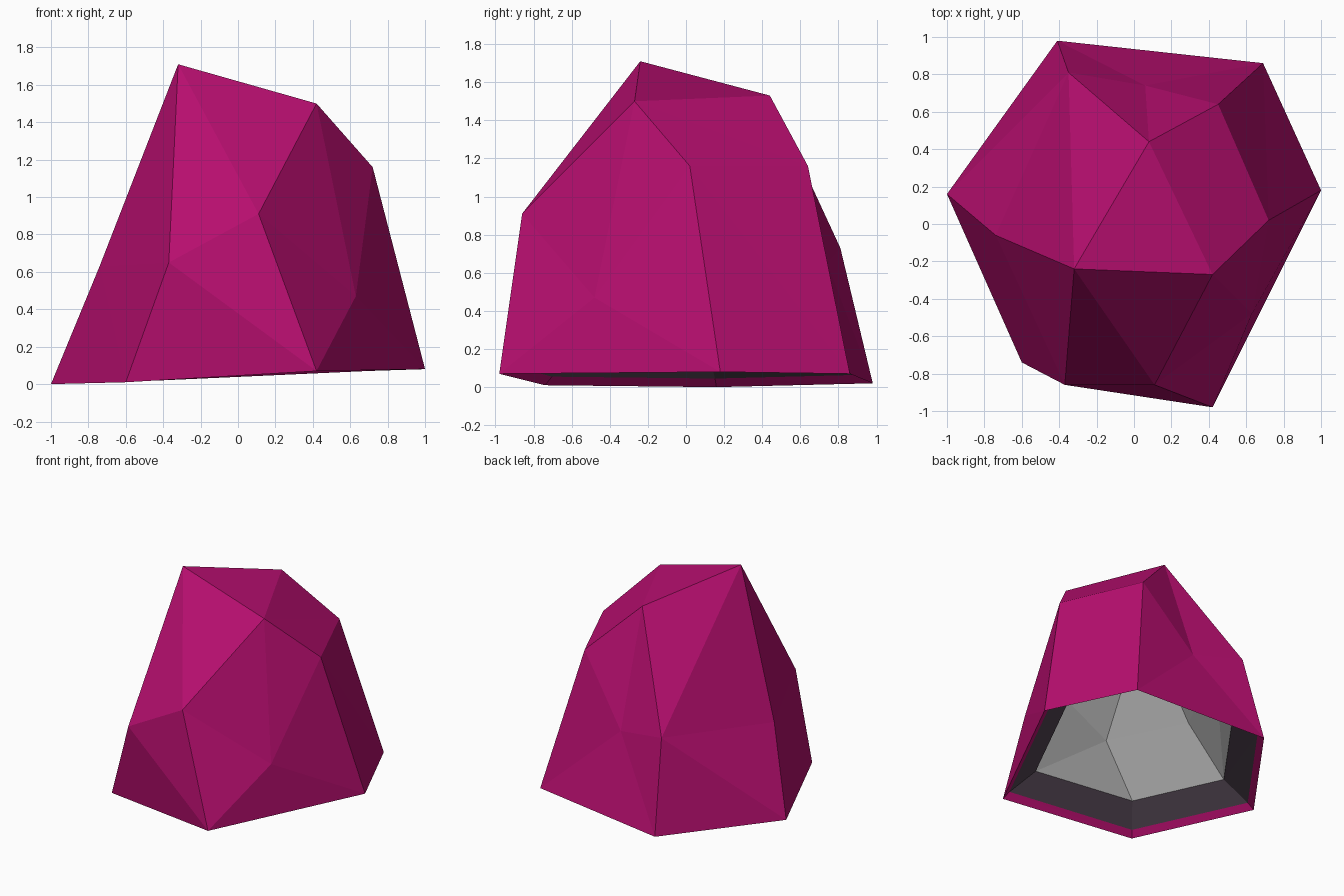
import bpy
from mathutils import Vector

cube = bpy.data.objects.get("Cube")
if cube:
    bpy.data.objects.remove(cube, do_unlink=True)


def material(name, rgb):
    mat = bpy.data.materials.new(name)
    mat.use_nodes = True
    mat.diffuse_color = (*rgb, 1)
    bsdf = next(n for n in mat.node_tree.nodes if n.type == 'BSDF_PRINCIPLED')
    bsdf.inputs["Base Color"].default_value = (*rgb, 1)
    return mat


magenta = material("magenta rock", (0.47, 0.0045, 0.158))
dark = material("dark purple grey", (0.085, 0.06, 0.085))
grey = material("light grey", (0.34, 0.34, 0.34))

# Corners of the faceted rock
corners = {
    "A": (-.32, -.24, 1.71), "B": (.42, -.27, 1.50), "C": (.08, .44, 1.53),
    "D": (.45, .64, 1.16), "E": (.72, .02, 1.16),
    "I": (-.35, .81, .73), "K": (-.74, -.06, .63), "M": (-.37, -.86, .65),
    "N": (.11, -.86, .91), "P": (.63, -.48, .47), "Q": (.06, .74, .65),
    "F": (1.0, .18, .08), "G": (.69, .86, .07), "H": (-.41, .98, .02),
    "J": (-1.0, .16, .0), "L": (-.60, -.74, .01), "O": (.42, -.98, .07),
}
facets = ("ABC BED BDC EFG EGD CDQ DGQ GHQ HIQ ICQ ACI AIK IJK IHJ KJL KLM KMA "
          "AMN ANB BNP BPE EPF PFO NPO MNO MOL").split()
base_loop = "FGHJLO"
middle = Vector((0, 0, 0.6))


def scaled(scale, rise, z_scale):
    return {k: Vector((x * scale, y * scale, z * z_scale + rise))
            for k, (x, y, z) in corners.items()}


def build(name, verts, faces, mat, outward):
    """Flat-shaded mesh with each face turned away from or to the middle."""
    oriented = []
    for face in faces:
        a, b, c = (verts[i] for i in face[:3])
        facing_out = (b - a).cross(c - a).dot(a - middle) > 0
        oriented.append(face if facing_out == outward else face[::-1])
    mesh = bpy.data.meshes.new(name)
    mesh.from_pydata(verts, [], oriented)
    mesh.materials.append(mat)
    mesh.update()
    obj = bpy.data.objects.new(name, mesh)
    bpy.context.collection.objects.link(obj)


def shell(name, points, mat, outward):
    keys = list(points)
    build(name, [points[k] for k in keys],
          [[keys.index(k) for k in f] for f in facets], mat, outward)


def ring(name, low, high, mat):
    n = len(base_loop)
    verts = [low[k] for k in base_loop] + [high[k] for k in base_loop]
    faces = []
    for i in range(n):
        j = (i + 1) % n
        faces += [[i, j, n + j], [i, n + j, n + i]]
    build(name, verts, faces, mat, False)


outer = scaled(1, 0, 1)
lip = scaled(0.95, 0.045, 1)
inner = scaled(0.75, 0.18, 0.75)

# Outer rock, thin base lip, sloping underside and hollow interior
shell("rock_shell", outer, magenta, True)
ring("base_lip", outer, lip, magenta)
ring("underside_slope", lip, inner, dark)
shell("hollow_interior", inner, grey, False)
